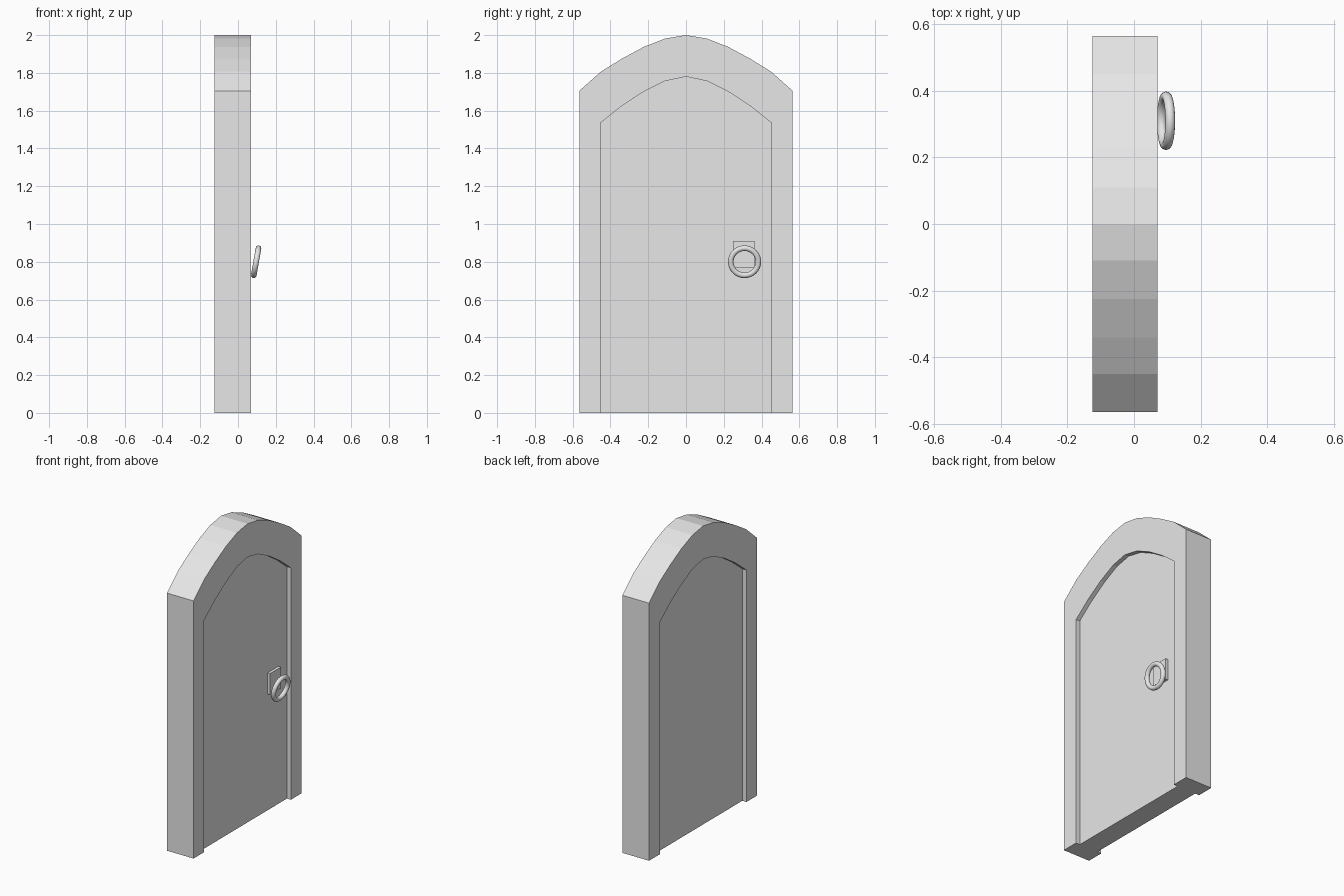
import bpy, bmesh, math

if "Cube" in bpy.data.objects:
    bpy.data.objects.remove(bpy.data.objects["Cube"])

# One flat grey for the whole model
grey = bpy.data.materials.new("plain_grey")
grey.diffuse_color = (0.8, 0.8, 0.8, 1)
grey.use_nodes = True
grey.node_tree.nodes["Principled BSDF"].inputs["Base Color"].default_value = grey.diffuse_color

# Half arches (y, z), from the side to the top
OUTER = [(0.565, 1.705), (0.45, 1.807), (0.34, 1.875), (0.225, 1.937), (0.11, 1.982)]
INNER = [(0.453, 1.535), (0.34, 1.625), (0.225, 1.70), (0.11, 1.757)]


def arch(half, top):
    """Full outline from the left foot, over the top, to the right foot."""
    left = [(-half[0][0], 0)] + [(-y, z) for y, z in half]
    right = [(y, z) for y, z in reversed(half)] + [(half[0][0], 0)]
    return left + [(0, top)] + right


def slab(name, outline, x0, x1):
    """Extrude a (y, z) outline between two x positions."""
    bm = bmesh.new()
    face = bm.faces.new([bm.verts.new((x0, y, z)) for y, z in outline])
    ext = bmesh.ops.extrude_face_region(bm, geom=[face], use_keep_orig=True)
    verts = [g for g in ext["geom"] if isinstance(g, bmesh.types.BMVert)]
    bmesh.ops.translate(bm, vec=(x1 - x0, 0, 0), verts=verts)
    bmesh.ops.recalc_face_normals(bm, faces=bm.faces)
    mesh = bpy.data.meshes.new(name)
    bm.to_mesh(mesh)
    bm.free()
    mesh.materials.append(grey)
    obj = bpy.data.objects.new(name, mesh)
    bpy.context.collection.objects.link(obj)
    return obj


# Arched surround and the door leaf recessed on both sides
outer, inner = arch(OUTER, 2.0), arch(INNER, 1.78)
slab("door_frame", outer + inner[::-1], -0.125, 0.07)
slab("door_leaf", inner, -0.095, 0.041)

# Backing plate for the handle
slab("handle_plate", [(0.25, 0.77), (0.25, 0.91), (0.363, 0.91), (0.363, 0.77)], 0.04, 0.06)

# Ring handle, hanging with its lower edge tilted outward
bpy.ops.mesh.primitive_torus_add(
    major_segments=32, minor_segments=12, major_radius=0.073, minor_radius=0.0148,
    location=(0.096, 0.31, 0.80), rotation=(0, math.radians(90 + 10), 0))
ring = bpy.context.object
ring.name = "ring_handle"
ring.data.materials.append(grey)
bpy.ops.object.shade_smooth_by_angle(angle=math.radians(40))
